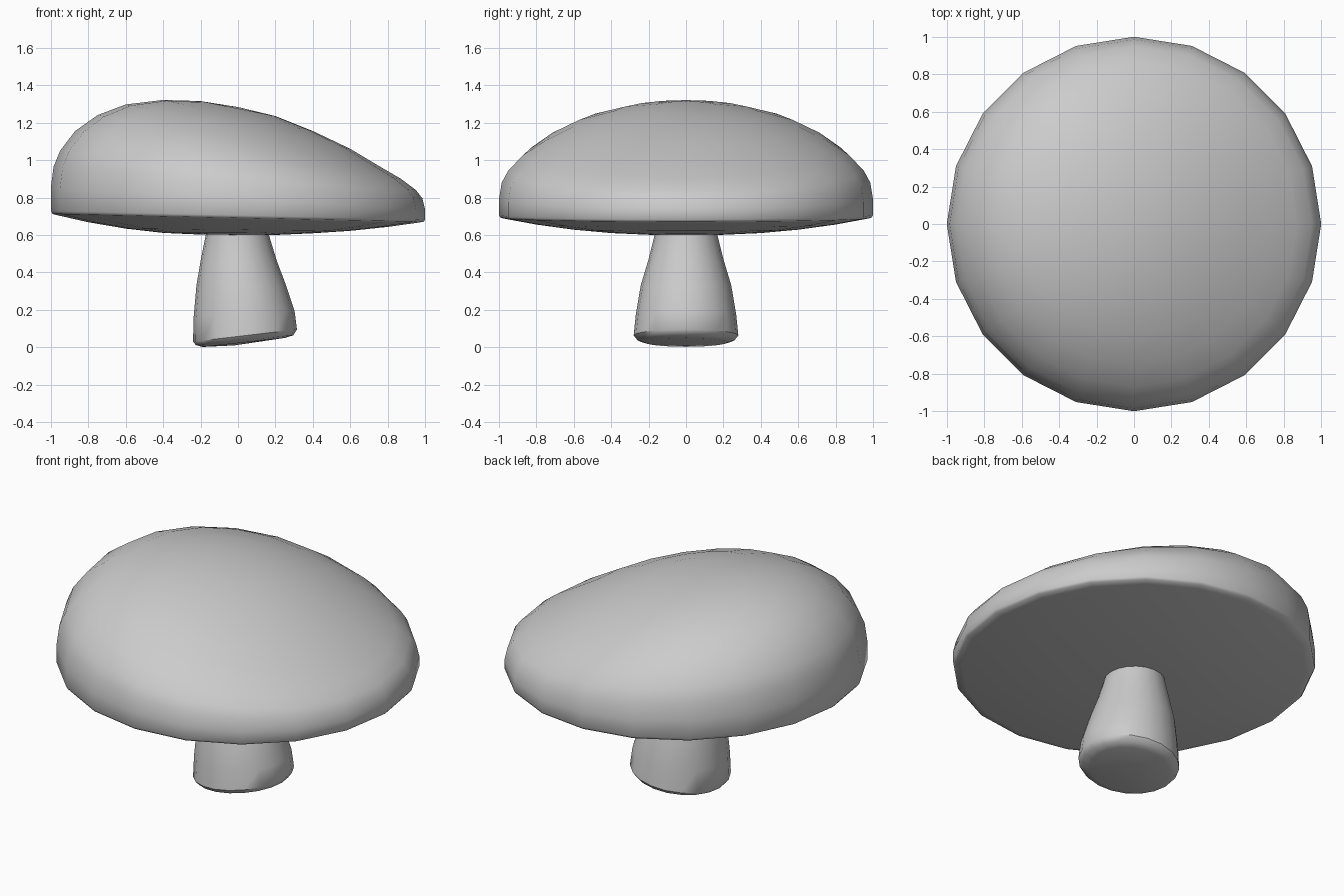
import bpy, bmesh
from math import cos, sin, pi, radians

if "Cube" in bpy.data.objects:
    bpy.data.objects.remove(bpy.data.objects["Cube"])

SIDES = 20


def loft(name, rings, start, end):
    """Skin a stack of tilted elliptical rings, closed by a point at each end.
    ring = (left x, left z, right x, right z, half depth in y)"""
    bm = bmesh.new()
    loops = []
    for xl, zl, xr, zr, ry in rings:
        loop = []
        for i in range(SIDES):
            a = 2 * pi * i / SIDES
            t = (1 + cos(a)) / 2
            loop.append(bm.verts.new((xl + (xr - xl) * t, ry * sin(a), zl + (zr - zl) * t)))
        loops.append(loop)
    v0, v1 = bm.verts.new((start[0], 0, start[1])), bm.verts.new((end[0], 0, end[1]))
    for i in range(SIDES):
        j = (i + 1) % SIDES
        bm.faces.new((v0, loops[0][j], loops[0][i]))
        bm.faces.new((v1, loops[-1][i], loops[-1][j]))
        for a, b in zip(loops, loops[1:]):
            bm.faces.new((a[i], a[j], b[j], b[i]))
    bmesh.ops.recalc_face_normals(bm, faces=bm.faces)
    mesh = bpy.data.meshes.new(name)
    bm.to_mesh(mesh)
    bm.free()
    obj = bpy.data.objects.new(name, mesh)
    bpy.context.collection.objects.link(obj)
    return obj


def smooth(obj, angle):
    bpy.ops.object.select_all(action='DESELECT')
    obj.select_set(True)
    bpy.context.view_layer.objects.active = obj
    bpy.ops.object.shade_smooth_by_angle(angle=radians(angle))


# Cap: (radius, height on the left, height on the right), underside to crown
cap_profile = [
    (0.20, 0.602, 0.600), (0.40, 0.611, 0.609), (0.60, 0.634, 0.622),
    (0.80, 0.668, 0.643), (0.95, 0.702, 0.664), (0.99, 0.712, 0.670),
    (1.00, 0.728, 0.682), (1.00, 0.850, 0.735), (0.985, 0.965, 0.795),
    (0.95, 1.050, 0.840), (0.87, 1.155, 0.900), (0.75, 1.240, 0.970),
    (0.60, 1.297, 1.060), (0.40, 1.321, 1.155), (0.20, 1.315, 1.235)]
cap = loft("cap", [(-r, zl, r, zr, r) for r, zl, zr in cap_profile], (0, 0.600), (0, 1.283))
smooth(cap, 80)

# Stem: flared towards a slanted, softly rounded foot
stem = loft("stem", [
    (-0.190, 0.002, 0.250, 0.050, 0.220),
    (-0.225, 0.012, 0.295, 0.064, 0.260),
    (-0.240, 0.030, 0.315, 0.095, 0.280),
    (-0.237, 0.160, 0.302, 0.195, 0.268),
    (-0.222, 0.330, 0.257, 0.330, 0.242),
    (-0.200, 0.460, 0.208, 0.460, 0.203),
    (-0.172, 0.600, 0.165, 0.600, 0.168),
    (-0.165, 0.660, 0.155, 0.660, 0.160)], (-0.02, 0.010), (0, 0.660))
smooth(stem, 42)
